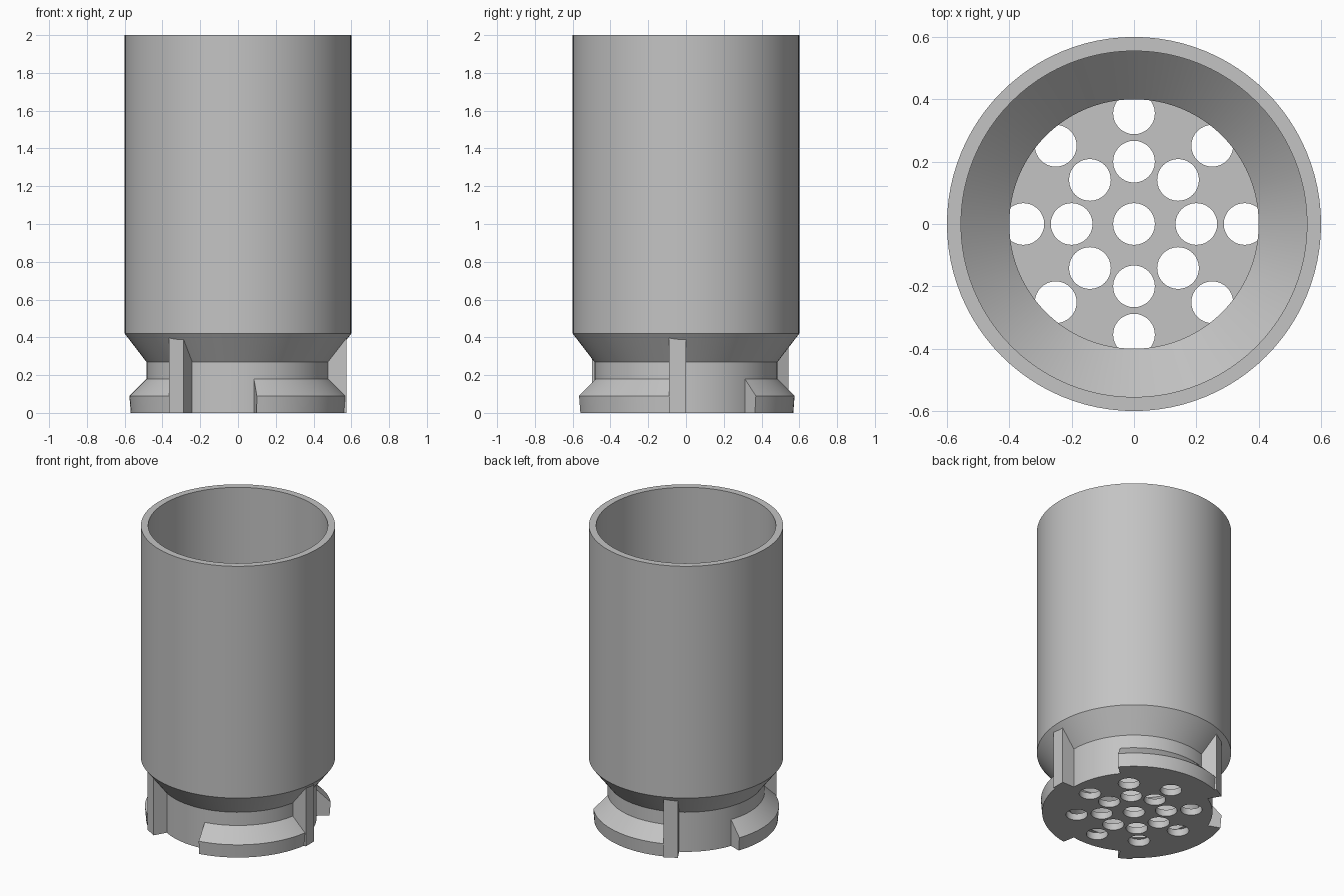
import bpy
import bmesh
from math import sin, cos, pi, radians
from mathutils import Matrix

cube = bpy.data.objects.get("Cube")
if cube:
    bpy.data.objects.remove(cube, do_unlink=True)

grey = bpy.data.materials.new("plain grey")
grey.use_nodes = True
grey.diffuse_color = (0.55, 0.55, 0.55, 1)
grey.node_tree.nodes["Principled BSDF"].inputs["Base Color"].default_value = (0.55, 0.55, 0.55, 1)


def make_object(name, bm):
    bmesh.ops.recalc_face_normals(bm, faces=bm.faces)
    mesh = bpy.data.meshes.new(name)
    bm.to_mesh(mesh)
    bm.free()
    mesh.materials.append(grey)
    obj = bpy.data.objects.new(name, mesh)
    bpy.context.collection.objects.link(obj)
    return obj


def activate(obj):
    bpy.ops.object.select_all(action="DESELECT")
    obj.select_set(True)
    bpy.context.view_layer.objects.active = obj


def smooth(obj):
    activate(obj)
    bpy.ops.object.shade_smooth_by_angle(angle=radians(25))


def lathe(profile, segments):
    """Revolve an open profile whose ends lie on open rings, capping both ends."""
    bm = bmesh.new()
    rings = []
    for r, z in profile:
        rings.append([bm.verts.new((r * cos(2 * pi * i / segments), r * sin(2 * pi * i / segments), z))
                      for i in range(segments)])
    for a, b in zip(rings, rings[1:]):
        for i in range(segments):
            j = (i + 1) % segments
            bm.faces.new((a[i], a[j], b[j], b[i]))
    bm.faces.new(rings[0])
    bm.faces.new(rings[-1])
    return bm


def sweep(profile, placements):
    """Join copies of a closed profile (radius, z) into a capped solid."""
    bm = bmesh.new()
    loops = [[bm.verts.new(place(r, z)) for r, z in profile] for place in placements]
    n = len(profile)
    for a, b in zip(loops, loops[1:]):
        for i in range(n):
            j = (i + 1) % n
            bm.faces.new((a[i], a[j], b[j], b[i]))
    bm.faces.new(loops[0])
    bm.faces.new(loops[-1])
    return bm


# Cup: underside, neck, flared shoulder, tall wall, funnelled inside, floor
FLOOR = 0.045
cup = make_object("cup_body", lathe([
    (0.485, 0), (0.485, 0.27), (0.6, 0.42), (0.6, 2), (0.555, 2),
    (0.555, 0.42), (0.4, 0.27), (0.4, FLOOR)], 96))

# Drain holes: one in the centre and two rings of eight
bm = bmesh.new()
centres = [(0, 0)] + [(r * cos(k * pi / 4), r * sin(k * pi / 4))
                      for r in (0.2, 0.355) for k in range(8)]
for x, y in centres:
    bmesh.ops.create_cone(bm, cap_ends=True, segments=32, radius1=0.067, radius2=0.067,
                          depth=0.15, matrix=Matrix.Translation((x, y, FLOOR + 0.004 - 0.075)))
cutter = make_object("hole_cutter", bm)
cutter.hide_render = True
activate(cup)
cut = cup.modifiers.new("drain_holes", "BOOLEAN")
cut.operation = "DIFFERENCE"
cut.solver = "EXACT"
cut.object = cutter
bpy.ops.object.modifier_apply(modifier=cut.name)
bpy.data.objects.remove(cutter, do_unlink=True)
smooth(cup)

# Three bayonet lugs, each running up to a stop post
lug_profile = [(0.47, 0), (0.568, 0), (0.575, 0.09), (0.485, 0.18), (0.47, 0.18)]
post_profile = [(0.46, 0), (0.575, 0), (0.575, 0.405), (0.565, 0.405), (0.46, 0.275)]
STEPS = 20
for k in range(3):
    turn = k * 2 * pi / 3
    angles = [radians(-80 + 76 * i / STEPS) for i in range(STEPS + 1)]
    lug = make_object(f"locking_lug_{k + 1}", sweep(lug_profile, [
        lambda r, z, a=a: (r * cos(a), r * sin(a), z) for a in angles]))
    post = make_object(f"stop_post_{k + 1}", sweep(post_profile, [
        lambda r, z, y=y: (r, y, z) for y in (-0.09, 0)]))
    lug.rotation_euler.z = turn
    post.rotation_euler.z = turn
    smooth(lug)
